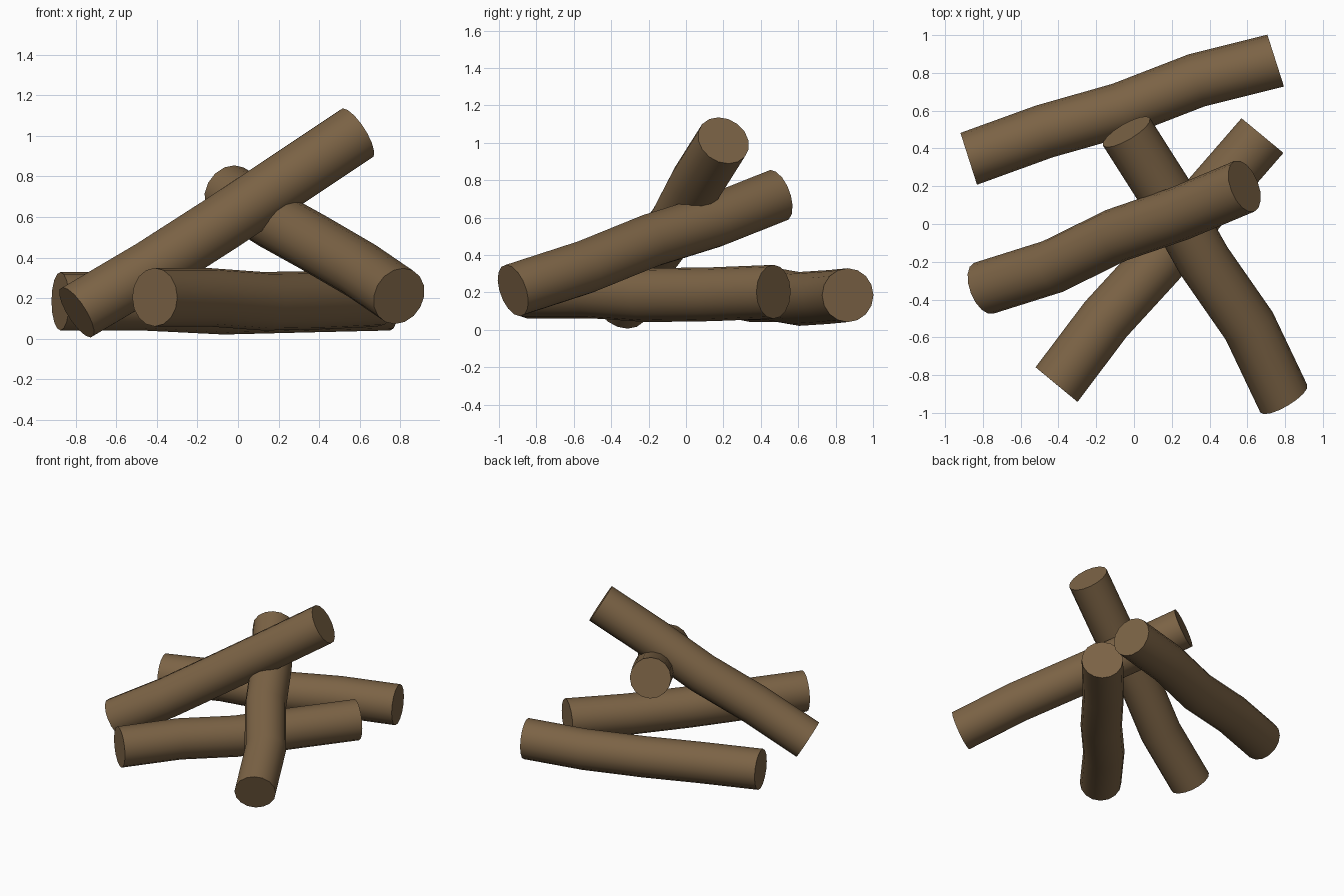
import bpy, bmesh, math
from mathutils import Vector

if "Cube" in bpy.data.objects:
    bpy.data.objects.remove(bpy.data.objects["Cube"])

SIDES = 16
RADIUS = 0.144

bark = bpy.data.materials.new("bark brown")
bark.diffuse_color = (0.20, 0.125, 0.06, 1)
bark.use_nodes = True
bark.node_tree.nodes["Principled BSDF"].inputs["Base Color"].default_value = bark.diffuse_color


def log(name, path):
    """Slightly crooked log: rings square to the log's overall axis."""
    pts = [Vector(p) for p in path]
    axis = (pts[-1] - pts[0]).normalized()
    u = axis.cross(Vector((0, 0, 1))).normalized()
    v = u.cross(axis)
    bm = bmesh.new()
    rings = []
    for p in pts:
        rings.append([bm.verts.new(p + RADIUS * (math.cos(a) * u + math.sin(a) * v))
                      for a in (2 * math.pi * i / SIDES for i in range(SIDES))])
    for lo, hi in zip(rings, rings[1:]):
        for i in range(SIDES):
            j = (i + 1) % SIDES
            bm.faces.new((lo[i], lo[j], hi[j], hi[i]))
    bm.faces.new(rings[0])
    bm.faces.new(rings[-1])
    bmesh.ops.recalc_face_normals(bm, faces=bm.faces)
    me = bpy.data.meshes.new(name)
    bm.to_mesh(me)
    bm.free()
    me.materials.append(bark)
    ob = bpy.data.objects.new(name, me)
    bpy.context.collection.objects.link(ob)
    bpy.ops.object.select_all(action='DESELECT')
    ob.select_set(True)
    bpy.context.view_layer.objects.active = ob
    bpy.ops.object.shade_smooth_by_angle(angle=math.radians(40))


# Two logs lying on the ground
log("back_ground_log", [(-0.875, 0.345, 0.185), (-0.475, 0.49, 0.185), (-0.07, 0.605, 0.165),
                        (0.33, 0.76, 0.175), (0.75, 0.865, 0.185)])
log("cross_ground_log", [(-0.41, -0.85, 0.205), (-0.15, -0.505, 0.205), (0.125, -0.205, 0.185),
                         (0.395, 0.14, 0.19), (0.68, 0.468, 0.203)])
# Two logs leaning on top
log("middle_leaning_log", [(0.793, -0.925, 0.21), (0.61, -0.54, 0.335), (0.37, -0.195, 0.475),
                           (0.175, 0.15, 0.583), (-0.04, 0.488, 0.717)])
log("top_leaning_log", [(-0.795, -0.34, 0.13), (-0.43, -0.225, 0.345), (-0.095, -0.06, 0.56),
                        (0.24, 0.055, 0.782), (0.585, 0.2, 1.012)])
